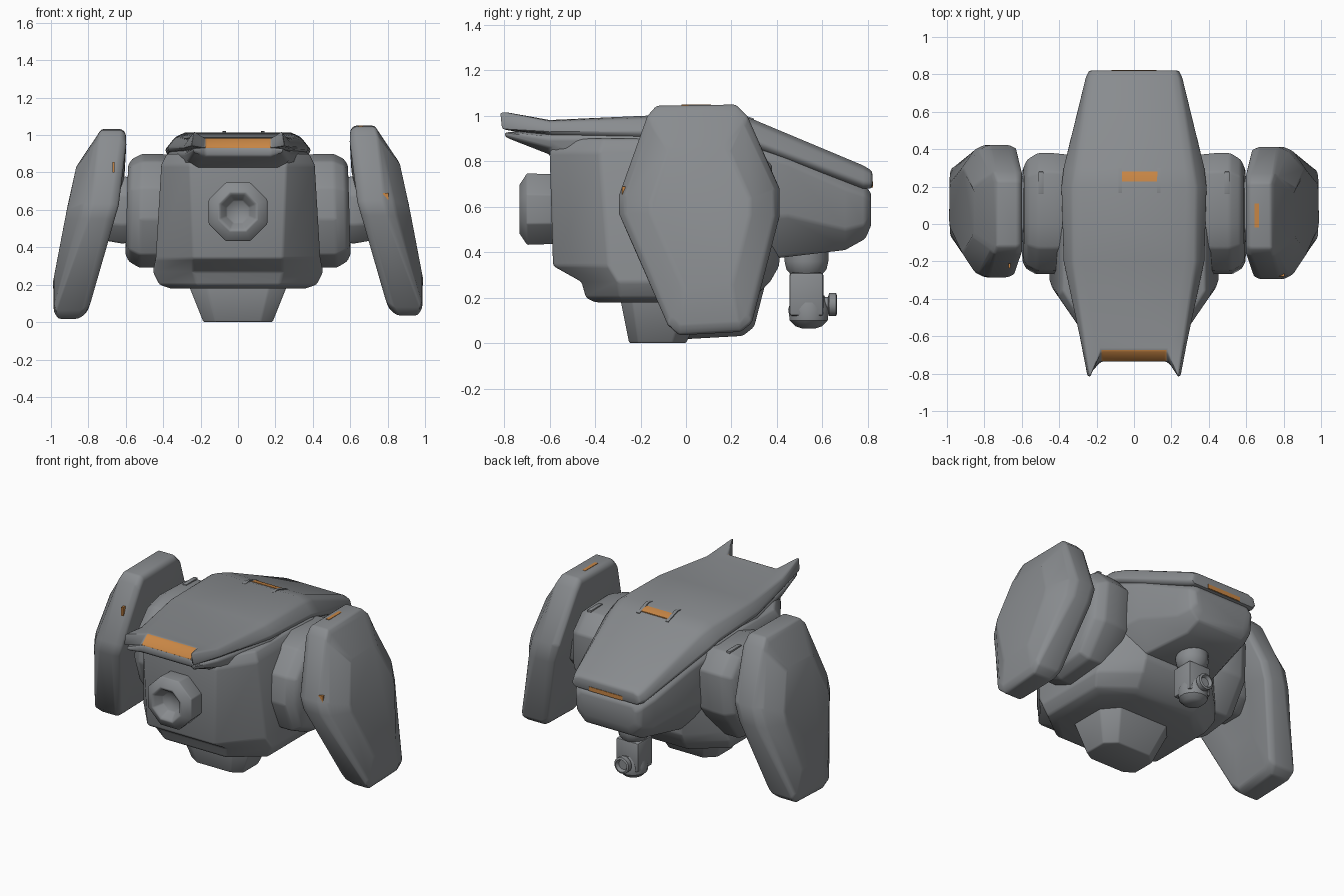
import bpy, bmesh, math
from mathutils import Vector

if "Cube" in bpy.data.objects:
    bpy.data.objects.remove(bpy.data.objects["Cube"])


def material(name, rgb):
    m = bpy.data.materials.new(name)
    m.diffuse_color = (*rgb, 1)
    m.use_nodes = True
    m.node_tree.nodes["Principled BSDF"].inputs["Base Color"].default_value = m.diffuse_color
    return m


GREY = material("steel grey", (0.25, 0.262, 0.275))
ORANGE = material("signal orange", (0.58, 0.24, 0.06))


def finish(name, bm, mat=GREY, bevel=0.012, rule=None):
    """Turn a bmesh into a bevelled, smooth-shaded object."""
    bmesh.ops.recalc_face_normals(bm, faces=bm.faces)
    me = bpy.data.meshes.new(name)
    me.materials.append(mat)
    if rule:
        me.materials.append(ORANGE)
        for f in bm.faces:
            f.material_index = int(rule(f))
    bm.to_mesh(me)
    bm.free()
    ob = bpy.data.objects.new(name, me)
    bpy.context.collection.objects.link(ob)
    bpy.ops.object.select_all(action='DESELECT')
    ob.select_set(True)
    bpy.context.view_layer.objects.active = ob
    if bevel:
        b = ob.modifiers.new("soft edges", 'BEVEL')
        b.width, b.segments = bevel, 2
        b.limit_method, b.angle_limit = 'ANGLE', math.radians(25)
        bpy.ops.object.modifier_apply(modifier=b.name)
    bpy.ops.object.shade_smooth_by_angle(angle=math.radians(35))
    return ob


def loft(name, rings, split_caps=False, **kw):
    """Skin a list of equal-length point rings and close both ends."""
    bm = bmesh.new()
    vs = [[bm.verts.new(p) for p in r] for r in rings]
    n = len(rings[0])
    for a, b in zip(vs, vs[1:]):
        for i in range(n):
            j = (i + 1) % n
            bm.faces.new((a[i], a[j], b[j], b[i]))
    for r in (vs[0], vs[-1]):
        if split_caps:  # centre panel plus two corner panels
            bm.faces.new((r[0], r[3], r[4], r[7]))
            bm.faces.new(r[0:4])
            bm.faces.new(r[4:8])
        else:
            bm.faces.new(r)
    return finish(name, bm, **kw)


def mirrored(pts):
    """Right-hand half section -> full ring."""
    return pts + [(-x, y, z) for x, y, z in reversed(pts)]


def box(name, lo, hi, **kw):
    (x0, y0, z0), (x1, y1, z1) = lo, hi
    ring = lambda z: [(x0, y0, z), (x1, y0, z), (x1, y1, z), (x0, y1, z)]
    return loft(name, [ring(z0), ring(z1)], **kw)


def lathe(name, centre, axis, profile, sides, **kw):
    """Rings of (distance along axis, radius, diagonal factor)."""
    rings = []
    for d, r, k in profile:
        ring = []
        for i in range(sides):
            a = 2 * math.pi * (i + .5) / sides
            q = r * (1 - (1 - k) * abs(math.sin(2 * a)))
            u, v = q * math.cos(a), q * math.sin(a)
            p = (u, d, v) if axis == 'Y' else (u, v, d)
            ring.append(Vector(centre) + Vector(p))
        rings.append(ring)
    return loft(name, rings, **kw)


def interp(table, z):
    for (z0, x0), (z1, x1) in zip(table, table[1:]):
        if z <= z1:
            return x0 + (x1 - x0) * max(0, (z - z0) / (z1 - z0))
    return table[-1][1]


# Top shell: rows of y, then x/z of bottom lip, edge, shoulder and roof
horns = [(.175, -.738, .93), (.25, -.815, .94), (.235, -.825, 1.025), (.175, -.675, .985)]
shell = [mirrored(horns)]
for y, d, zd, c, zc, b, zb, a, za in (
        (-.60, .26, .91, .295, .93, .27, .977, .21, .982),
        (-.20, .36, .90, .38, .93, .33, .99, .27, 1.0),
        (.20, .37, .89, .392, .92, .335, .99, .28, 1.015),
        (.30, .36, .86, .38, .89, .32, .965, .27, .983),
        (.78, .235, .68, .262, .705, .245, .765, .20, .782),
        (.82, .22, .68, .245, .70, .23, .745, .19, .758)):
    shell.append(mirrored([(d, y, zd), (c, y, zc), (b, y, zb), (a, y, za)]))
loft("top_shell", shell, split_caps=True,
     rule=lambda f: f.calc_center_median().y < -.69 and abs(f.calc_center_median().x) < .05)

# Hull beneath the shell, running back into the tail
hull = [mirrored([(.175, -.735, .935), (.245, -.805, .93), (.235, -.80, .905), (.175, -.735, .885)])]
for y, wt, zt, wm, zm, wl, zl, wb, zb in (
        (-.60, .26, .93, .29, .90, .27, .86, .22, .83),
        (-.20, .34, .94, .375, .90, .36, .70, .30, .50),
        (.28, .34, .90, .38, .84, .37, .55, .28, .36),
        (.45, .30, .84, .34, .79, .34, .56, .24, .38),
        (.70, .23, .73, .27, .68, .26, .50, .18, .41),
        (.79, .20, .69, .24, .65, .23, .52, .17, .46),
        (.815, .18, .66, .21, .63, .20, .56, .15, .52)):
    hull.append(mirrored([(wt, y, zt), (wm, y, zm), (wl, y, zl), (wb, y, zb)]))
loft("tail_hull", hull, split_caps=True)

# Eight-sided main body
body = []
for z, wf, yf, w, yfc, ybc, wb, yb in (
        (.18, .20, -.40, .36, -.26, .12, .20, .26),
        (.20, .22, -.44, .42, -.29, .15, .22, .30),
        (.27, .24, -.46, .455, -.30, .20, .24, .37),
        (.34, .24, -.585, .44, -.34, .22, .25, .41),
        (.84, .26, -.60, .41, -.38, .24, .26, .42),
        (.90, .25, -.57, .38, -.36, .22, .26, .40)):
    body.append(mirrored([(wf, yf, z), (w, yfc, z), (w, ybc, z), (wb, yb, z)]))
loft("main_body", body)

# Tapered base block
loft("base_block", [mirrored([(.12, -.25, 0), (.185, -.21, 0), (.185, -.06, 0), (.12, 0, 0)]),
                    mirrored([(.17, -.29, .2), (.265, -.24, .2), (.265, .0, .2), (.18, .1, .2)])],
     bevel=.008)

# Front nozzle with a rounded diamond recess
lathe("front_nozzle", (0, 0, .59), 'Y',
      [(-.56, .165, 1), (-.70, .17, 1), (-.735, .125, .85),
       (-.725, .11, .82), (-.68, .075, .82), (-.665, .03, .9)], 8, bevel=.006)

# Sensor under the tail
lathe("sensor_neck", (0, .53, 0), 'Z',
      [(.29, .06, 1), (.325, .09, 1), (.36, .098, 1), (.41, .098, 1)], 16, bevel=0)
box("sensor_housing", (-.08, .455, .12), (.08, .605, .31))
lathe("sensor_ball", (0, .54, 0), 'Z',
      [(.065, .03, 1), (.075, .06, 1), (.10, .085, 1), (.15, .092, 1), (.21, .07, 1)], 16, bevel=0)
lathe("sensor_lens", (0, 0, .17), 'Y',
      [(.58, .035, 1), (.625, .035, 1), (.63, .052, 1), (.66, .052, 1),
       (.665, .04, 1), (.645, .03, 1)], 16, bevel=0)

# Outlines in y, z for the side parts
SHIELD = [(-.13, 1.045), (.22, 1.05), (.27, 1.0), (.412, .68), (.412, .56), (.29, .09),
          (.24, .05), (-.03, .035), (-.08, .08), (-.295, .57), (-.295, .65), (-.17, 1.0)]
SHOULDER = [(-.13, .86), (.0, .90), (.28, .89), (.38, .78), (.36, .52),
            (.22, .32), (-.04, .29), (-.20, .36), (-.27, .55), (-.25, .72)]
JOINT = [(-.03, .78), (.18, .78), (.25, .66), (.22, .50), (.14, .42),
         (-.02, .42), (-.10, .52), (-.10, .68)]
X_IN = [(.03, .84), (.08, .80), (.72, .615), (.85, .59), (1.05, .60)]
X_OUT = [(.03, .97), (.08, 1.0), (.15, 1.005), (.83, .875), (1.05, .745)]


def side_loft(name, s, outline, layers, x_of, dy=0, dz=0, **kw):
    cy = sum(p[0] for p in outline) / len(outline)
    cz = sum(p[1] for p in outline) / len(outline)
    rings = []
    for k, t in layers:
        pts = [(cy + (y - cy) * k, cz + (z - cz) * k) for y, z in outline]
        rings.append([(s * x_of(t, z), y + dy, z + dz) for y, z in pts])
    return loft(name, rings, **kw)


def shield_x(t, z):
    """Blend inner to outer face; the rim is full depth at the two ends only."""
    a, b = interp(X_IN, z), interp(X_OUT, z)
    if t > .4:
        end = min(1, max((.35 - z) / .28, (z - .85) / .18, 0))
        t += (1 - t) * .8 * end
    return a + (b - a) * t


for s, side in ((1, "right"), (-1, "left")):
    dy, dz = (0, 0) if s > 0 else (.01, -.018)
    side_loft(side + "_shoulder", s, SHOULDER,
              [(.97, .34), (1, .44), (1, .52), (.90, .575), (.78, .595)],
              lambda t, z: t - .03 * (z - .6))
    side_loft(side + "_joint", s, JOINT, [(.95, .55), (1, .62), (.9, .72)], lambda t, z: t)
    side_loft(side + "_shield", s, SHIELD,
              [(.5, .03), (.95, 0), (1, .14), (1, .53), (.93, .72), (.62, 1)],
              shield_x, dy, dz)
    # Raised strip on the shoulder roof
    box(side + "_shoulder_strip", (s * .497 - .014, .16, .88), (s * .497 + .014, .28, .90), bevel=.004)

# Small markers on the shields
box("right_rim_marker", (.775, -.282, .61), (.805, -.262, .69), mat=ORANGE, bevel=0)
box("left_rim_marker", (-.672, -.236, .80), (-.66, -.21, .855), mat=ORANGE, bevel=0)
box("right_top_marker", (.645, -.02, 1.03), (.667, .11, 1.05), mat=ORANGE, bevel=0)


# Roof handle: orange bar between two grey cheeks, following the roof bend
def roof_plate(name, x0, x1, rows, **kw):
    loft(name, [[(x0, y, z - .02), (x1, y, z - .02), (x1, y, z), (x0, y, z)] for y, z in rows],
         bevel=0, **kw)


roof_plate("roof_bar", -.065, .125, [(.228, 1.009), (.255, 1.004), (.28, .995)], mat=ORANGE)
for x in (-.073, .133):
    roof_plate("roof_bar_cheek", x - .01, x + .01, [(.165, 1.015), (.205, 1.021), (.30, .988)])

# Tail strip between shell and hull
box("tail_strip", (-.12, .80, .685), (.12, .823, .712), mat=ORANGE, bevel=0)
